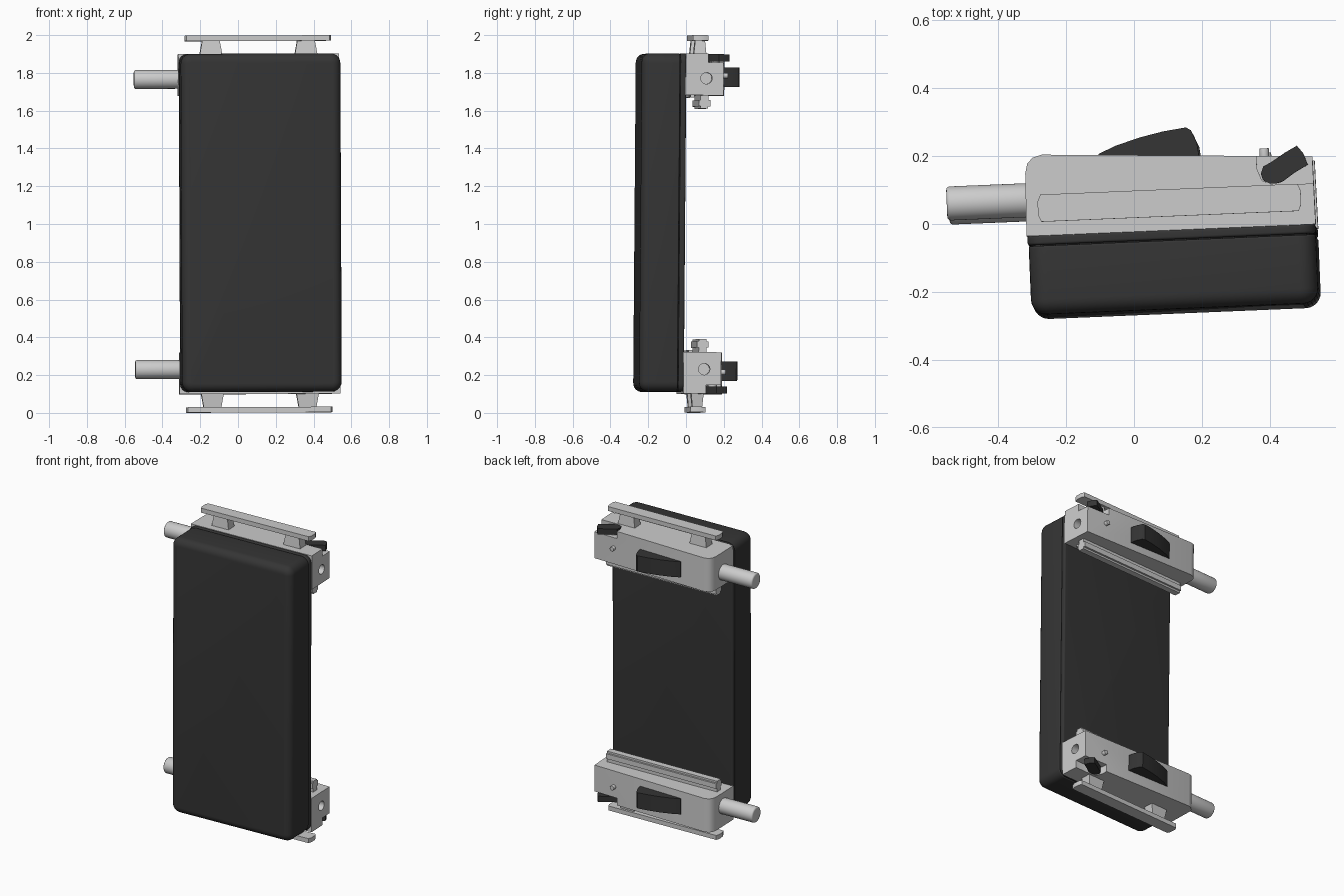
import bpy, bmesh, math
from mathutils import Matrix, Vector

if "Cube" in bpy.data.objects:
    bpy.data.objects.remove(bpy.data.objects["Cube"])

# Whole model is turned and leans very slightly
PLACE = (Matrix.Translation((0, 0, 1)) @ Matrix.Rotation(math.radians(-0.45), 4, 'X')
         @ Matrix.Rotation(math.radians(-0.25), 4, 'Y')
         @ Matrix.Rotation(math.radians(2.4), 4, 'Z') @ Matrix.Translation((0, 0, -1)))

black = bpy.data.materials.new("black_rubber")
black.diffuse_color = (0.035, 0.035, 0.035, 1)
black.use_nodes = True
black.node_tree.nodes["Principled BSDF"].inputs["Base Color"].default_value = black.diffuse_color


def finish(bm, name, mat=None):
    bmesh.ops.recalc_face_normals(bm, faces=bm.faces)
    me = bpy.data.meshes.new(name)
    bm.to_mesh(me)
    bm.free()
    ob = bpy.data.objects.new(name, me)
    bpy.context.collection.objects.link(ob)
    ob.matrix_world = PLACE
    if mat:
        me.materials.append(mat)
    smooth(ob)
    return ob


def smooth(ob):
    ob.data.shade_smooth()
    ob.data.set_sharp_from_angle(angle=math.radians(32))


def bevel(bm, edges, width, seg):
    bmesh.ops.bevel(bm, geom=edges, offset=width, segments=seg, profile=0.5,
                    affect='EDGES', clamp_overlap=True)


def prism(name, pts, z0, z1, mat=None, width=0, seg=3, taper=1.0):
    """Extrude an xy outline from z0 to z1, optionally tapering and rounding."""
    bm = bmesh.new()
    z0, z1, flip = (z0, z1, False) if z0 < z1 else (z1, z0, True)
    c = sum((Vector(p) for p in pts), Vector((0, 0))) / len(pts)
    rings = []
    for z, end in ((z0, flip), (z1, not flip)):
        k = taper if end else 1.0
        rings.append([bm.verts.new((c.x + (x - c.x) * k, c.y + (y - c.y) * k, z)) for x, y in pts])
    a, b = rings
    bm.faces.new(a[::-1])
    bm.faces.new(b)
    n = len(pts)
    for i in range(n):
        bm.faces.new((a[i], a[(i + 1) % n], b[(i + 1) % n], b[i]))
    if width:
        sharp = [e for e in bm.edges if e.calc_face_angle(0) > 0.6]
        bevel(bm, sharp, width, seg)
    return finish(bm, name, mat)


def rect(x0, x1, y0, y1):
    return [(x0, y0), (x1, y0), (x1, y1), (x0, y1)]


def cylinder(name, axis, centre, r, length, width=0):
    bm = bmesh.new()
    rot = Matrix.Rotation(math.pi / 2, 4, 'Y' if axis == 'x' else 'X')
    bmesh.ops.create_cone(bm, cap_ends=True, segments=40, radius1=r, radius2=r, depth=length,
                          matrix=Matrix.Translation(centre) @ rot)
    if width:
        bevel(bm, [e for e in bm.edges if e.calc_face_angle(0) > 1], width, 3)
    return finish(bm, name)


def cut(ob, cutter):
    cutter.hide_render = True
    m = ob.modifiers.new("cut", 'BOOLEAN')
    m.operation = 'DIFFERENCE'
    m.solver = 'EXACT'
    m.object = cutter
    bpy.context.view_layer.update()
    bpy.context.view_layer.objects.active = ob
    bpy.ops.object.modifier_apply(modifier=m.name)
    bpy.data.objects.remove(cutter)
    smooth(ob)


def pad(name, x0, x1, y0, y1, z0, z1, corner, front, back):
    """Slab with round corners and separately rounded front and back rims."""
    bm = bmesh.new()
    bmesh.ops.create_cube(bm, size=1)
    for v in bm.verts:
        v.co = (x0 if v.co.x < 0 else x1, y0 if v.co.y < 0 else y1, z0 if v.co.z < 0 else z1)
    bevel(bm, [e for e in bm.edges if abs(e.verts[0].co.y - e.verts[1].co.y) > 1e-4], corner, 6)
    for y, w in ((y0, front), (y1, back)):
        bevel(bm, [e for e in bm.edges if all(abs(v.co.y - y) < 1e-5 for v in e.verts)], w, 6)
    return finish(bm, name, black)


# Cushion and its backing plate
pad("cushion", -0.309, 0.537, -0.262, -0.060, 0.11, 1.90, 0.052, 0.045, 0.006)
pad("backing_plate", -0.312, 0.537, -0.057, -0.027, 0.11, 1.90, 0.045, 0.008, 0.01)
pad("backing_core", -0.29, 0.52, -0.08, -0.04, 0.13, 1.88, 0.03, 0.002, 0.002)

# Two mirrored clamp units, at the top and the bottom
for tag, s in (("upper", 1), ("lower", -1)):
    def Z(h):
        return 1 + s * h

    # Clamp body with rounded left corner, lever notch and end hole
    outline = [(-0.314, -0.03), (0.538, -0.03), (0.536, 0.170), (-0.26, 0.208),
               (-0.287, 0.200), (-0.303, 0.183), (-0.310, 0.155)]
    body = prism(tag + "_clamp_body", outline, Z(0.68), Z(0.90), width=0.014)
    cut(body, prism("notch_cutter", [(0.37, 0.3), (0.372, 0.14), (0.385, 0.105), (0.42, 0.09),
                                     (0.6, 0.09), (0.6, 0.3)], Z(0.853), Z(1.0)))
    cut(body, cylinder("hole_cutter", 'x', (0.54, 0.08, Z(0.77)), 0.03, 0.12))

    # Round rod out of the left end
    cylinder(tag + "_rod", 'x', (-0.395, 0.077, Z(0.768)), 0.05, 0.30, 0.01)

    # Outer rail on two tapered posts
    rail = [(-0.268, 0.01), (0.490, 0.01), (0.498, 0.03), (0.498, 0.07), (0.490, 0.09),
            (-0.268, 0.09), (-0.277, 0.07), (-0.277, 0.03)]
    prism(tag + "_outer_rail", rail, Z(0.969), Z(0.998), width=0.003, seg=2)
    for side, x in (("left", -0.138), ("right", 0.366)):
        prism(f"{tag}_{side}_rail_post", rect(x - 0.061, x + 0.061, 0.016, 0.084),
              Z(0.89), Z(0.972), width=0.003, seg=2, taper=0.76)

    # Inner rail: stem with a wider flange, and a row of small teeth beside it
    prism(tag + "_inner_rail", rect(-0.277, 0.497, 0.052, 0.092), Z(0.61), Z(0.69), width=0.002, seg=1)
    prism(tag + "_inner_flange", rect(-0.277, 0.497, 0.042, 0.104), Z(0.622), Z(0.655), width=0.003, seg=2)
    for i in range(22):
        x = -0.24 + i * 0.033
        prism(f"{tag}_tooth_{i}", rect(x, x + 0.018, 0.0, 0.02), Z(0.669), Z(0.69))

    # Wedge handle on the back
    wedge = [(-0.092, 0.185), (-0.092, 0.204), (-0.04, 0.226), (0.03, 0.247), (0.10, 0.262),
             (0.168, 0.271), (0.182, 0.262), (0.198, 0.225), (0.203, 0.185)]
    prism(tag + "_wedge_handle", wedge, Z(0.727), Z(0.83), black, width=0.006)

    # Small cam lever in the corner notch
    lever = [(0.383, 0.125), (0.388, 0.107), (0.404, 0.095), (0.425, 0.094), (0.447, 0.100),
             (0.482, 0.124), (0.522, 0.146), (0.510, 0.180), (0.492, 0.203),
             (0.456, 0.184), (0.415, 0.158), (0.391, 0.146)]
    prism(tag + "_cam_lever", lever, Z(0.86), Z(0.898), black, width=0.004, seg=2)
    bm = bmesh.new()
    bmesh.ops.create_cone(bm, cap_ends=True, segments=24, radius1=0.022, radius2=0.022, depth=0.04,
                          matrix=Matrix.Translation((0.425, 0.130, Z(0.85))))
    finish(bm, tag + "_lever_pivot")

    # Screw stub on the back
    cylinder(tag + "_screw_stub", 'y', (0.395, 0.18, Z(0.785)), 0.014, 0.04, 0.002)
